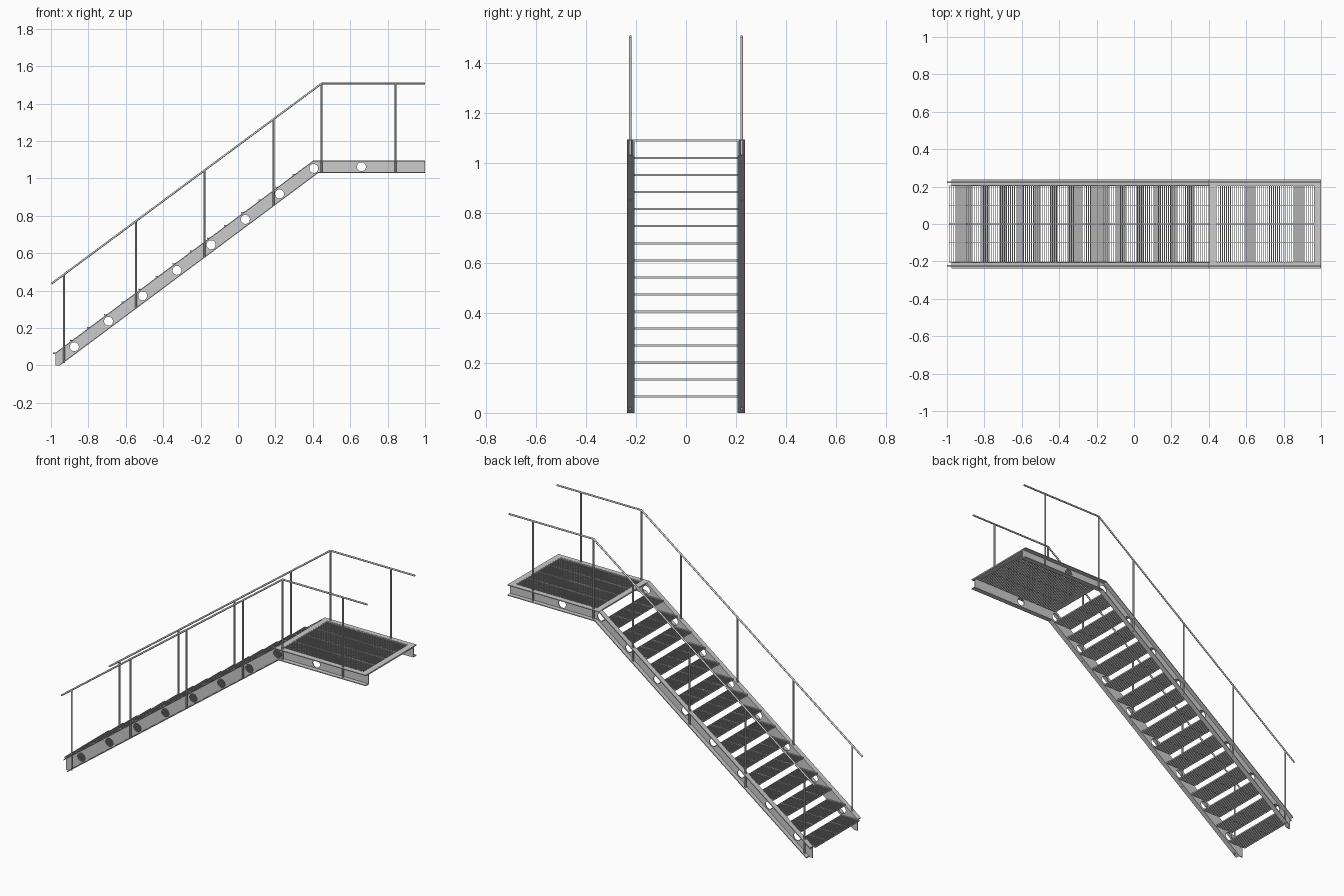
import bpy, bmesh, math
from mathutils import Vector

if "Cube" in bpy.data.objects:
    bpy.data.objects.remove(bpy.data.objects["Cube"])

SLOPE = 0.745
RISE = 0.0682
RUN = RISE / SLOPE


def finish(name, bm, mirror=False):
    bmesh.ops.recalc_face_normals(bm, faces=bm.faces)
    me = bpy.data.meshes.new(name)
    bm.to_mesh(me)
    bm.free()
    ob = bpy.data.objects.new(name, me)
    bpy.context.collection.objects.link(ob)
    if mirror:
        m = ob.modifiers.new("mirror", 'MIRROR')
        m.use_axis = (False, True, False)
        m.use_mirror_merge = False
    return ob


def box(bm, x0, x1, y0, y1, z0, z1):
    vs = bmesh.ops.create_cube(bm, size=1)['verts']
    for v in vs:
        v.co = Vector((x1 if v.co.x > 0 else x0, y1 if v.co.y > 0 else y0,
                       z1 if v.co.z > 0 else z0))


def prism(bm, pts, y0, y1):
    # x-z outline extruded along y
    f = bm.faces.new([bm.verts.new((x, y0, z)) for x, z in pts])
    new = bmesh.ops.extrude_face_region(bm, geom=[f])['geom']
    for v in new:
        if isinstance(v, bmesh.types.BMVert):
            v.co.y = y1


def tube(bm, rings, r, n=10):
    # rings: (centre, in-plane axis scaled for the mitre)
    loops = []
    for c, ax in rings:
        loops.append([bm.verts.new(Vector(c) + ax * (r * math.cos(a)) + Vector((0, r * math.sin(a), 0)))
                      for a in (2 * math.pi * i / n for i in range(n))])
    for a, b in zip(loops, loops[1:]):
        for i in range(n):
            f = bm.faces.new((a[i], a[(i + 1) % n], b[(i + 1) % n], b[i]))
            f.smooth = True
    bm.faces.new(loops[0])
    bm.faces.new(loops[-1])


def grating(bm, x0, x1, z0, z1, pitch=0.011, t=0.004):
    # bearing bars across the width, thin cross bars along x, banded ends
    n = round((x1 - x0 - t) / pitch)
    for i in range(n + 1):
        x = x0 + (x1 - x0 - t) * i / n
        box(bm, x, x + t, -0.206, 0.206, z0, z1)
    for y in (-0.204, -0.1, 0, 0.1, 0.204):
        box(bm, x0, x1, y - 0.002, y + 0.002, z0 + 0.001, z1 - 0.0005)


# stringer outline: lower and upper edges
low = [(-0.9515, 0), (0.431, 1.03), (1, 1.03)]
top = [(-0.975, 0.0685), (0.402, 1.095), (1, 1.095)]
T = 0.005

# stringer webs with round holes
bm = bmesh.new()
prism(bm, [(-0.975, 0)] + low + top[::-1], 0.207, 0.212)
web = finish("stringer_web", bm)
bm = bmesh.new()
holes = [(-0.875 + 0.18286 * i, 0.10 + 0.13614 * i) for i in range(8)] + [(0.66, 1.062)]
for x, z in holes:
    prism(bm, [(x + 0.024 * math.cos(a), z + 0.024 * math.sin(a))
               for a in (math.pi * k / 12 for k in range(24))], 0.19, 0.23)
cutter = finish("hole_cutter", bm)
cutter.hide_render = True
mod = web.modifiers.new("holes", 'BOOLEAN')
mod.operation, mod.solver, mod.object = 'DIFFERENCE', 'EXACT', cutter
dg = bpy.context.evaluated_depsgraph_get()
mesh = bpy.data.meshes.new_from_object(web.evaluated_get(dg))
web.modifiers.clear()
web.data = mesh
bpy.data.objects.remove(cutter)
m = web.modifiers.new("mirror", 'MIRROR')
m.use_axis = (False, True, False)
m.use_mirror_merge = False

# outward flanges
for name, edge, s in (("stringer_lower_flange", low, 1), ("stringer_upper_flange", top, -1)):
    d = s * T
    (x0, z0), (x1, z1), (x2, z2) = edge
    dv = d * math.hypot(1, SLOPE)
    xk = x1 - (dv - d) / SLOPE
    bm = bmesh.new()
    prism(bm, [edge[0], edge[1], edge[2], (x2, z2 + d), (xk, z1 + d), (x0, z0 + dv)], 0.211, 0.237)
    finish(name, bm, True)

# stair treads
for i in range(15):
    bm = bmesh.new()
    x, z = -0.99 + RUN * i, 0.061 + RISE * i
    grating(bm, x, x + 0.12, z, z + 0.008)
    finish(f"tread_{i + 1}", bm)

# landing: grating and flat end plates
bm = bmesh.new()
grating(bm, 0.438, 0.966, 1.086, 1.094)
finish("landing_grating", bm)
for name, x0, x1 in (("landing_front_plate", 0.405, 0.438), ("landing_end_plate", 0.966, 1.0)):
    bm = bmesh.new()
    box(bm, x0, x1, -0.208, 0.208, 1.087, 1.095)
    finish(name, bm)

# railing posts
Y = 0.223
bm = bmesh.new()
for x, z0, z1 in ((-0.93, 0.012, 0.487), (-0.545, 0.305, 0.773), (-0.18, 0.577, 1.043),
                  (0.19, 0.852, 1.317), (0.447, 1.032, 1.507), (0.843, 1.032, 1.507)):
    tube(bm, [((x, Y, z0), Vector((1, 0, 0))), ((x, Y, z1), Vector((1, 0, 0)))], 0.005)
finish("railing_posts", bm, True)

# handrails, mitred at the landing
a = math.atan2(1.507 - 0.437, 1.447)
mit = Vector((-math.sin(a / 2), 0, math.cos(a / 2))) / math.cos(a / 2)
bm = bmesh.new()
tube(bm, [((-0.997, Y, 0.437), Vector((-math.sin(a), 0, math.cos(a)))),
          ((0.447, Y, 1.507), mit), ((1, Y, 1.507), Vector((0, 0, 1)))], 0.005)
finish("handrail", bm, True)
